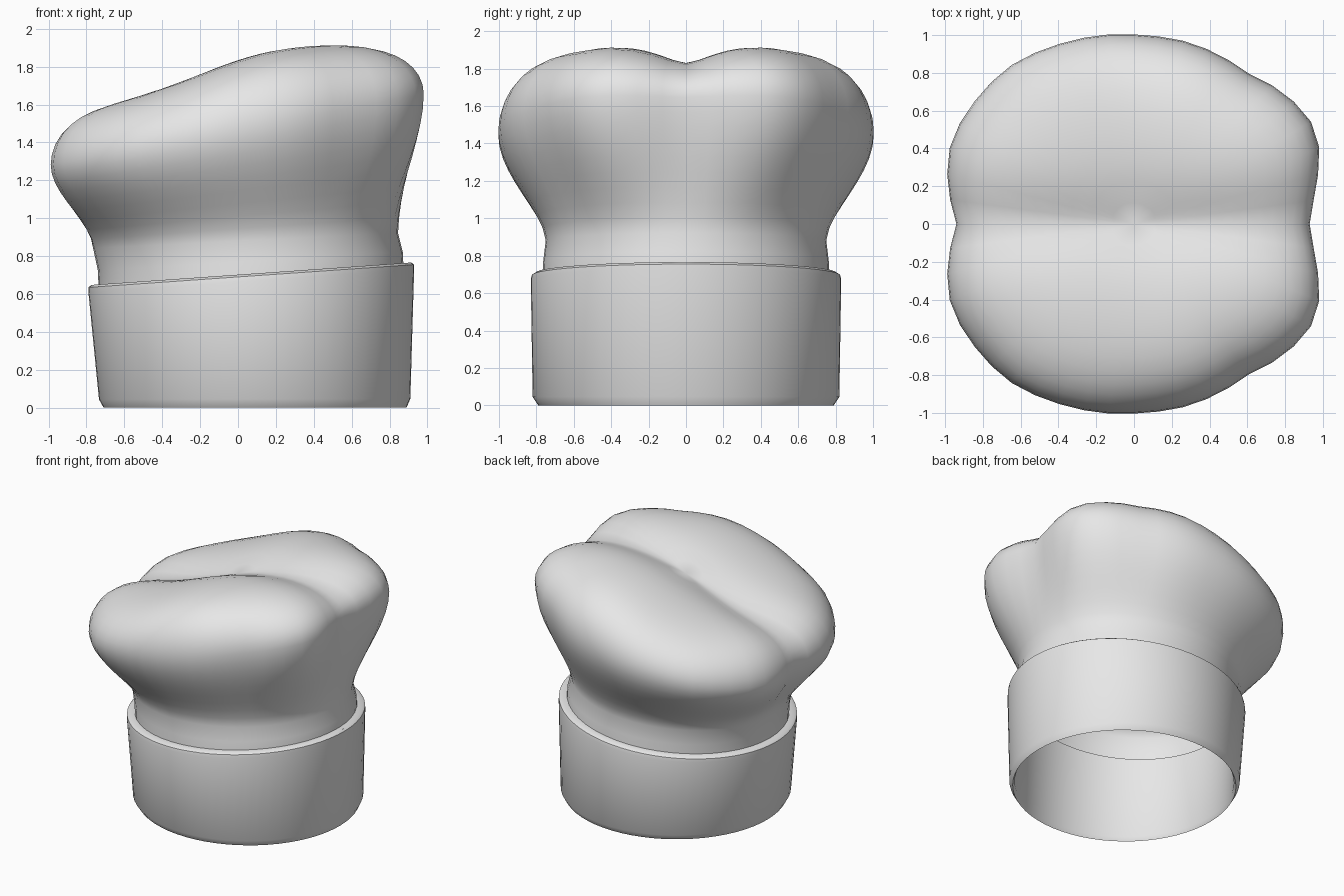
import bpy, bmesh, math

cube = bpy.data.objects.get("Cube")
if cube:
    bpy.data.objects.remove(cube, do_unlink=True)

cloth = bpy.data.materials.new("pale_grey_cloth")
cloth.use_nodes = True
cloth.diffuse_color = (0.8, 0.8, 0.8, 1)
cloth.node_tree.nodes["Principled BSDF"].inputs["Base Color"].default_value = (0.8, 0.8, 0.8, 1)


def ellipse(cx, rx, ry, z, slope, count):
    """Ring of points on a plane tilted along x."""
    ring = []
    for i in range(count):
        a = 2 * math.pi * i / count
        x = cx + rx * math.cos(a)
        ring.append((x, ry * math.sin(a), z + slope * x))
    return ring


def loft(name, rings, closed=False, tip=None, angle=60):
    """Skin a list of rings, optionally looped or finished at a tip point."""
    bm = bmesh.new()
    rows = [[bm.verts.new(p) for p in ring] for ring in rings]
    n = len(rows[0])
    pairs = list(zip(rows, rows[1:]))
    if closed:
        pairs.append((rows[-1], rows[0]))
    for low, high in pairs:
        for i in range(n):
            j = (i + 1) % n
            bm.faces.new((low[i], low[j], high[j], high[i]))
    if tip:
        top = bm.verts.new(tip)
        for i in range(n):
            bm.faces.new((rows[-1][i], rows[-1][(i + 1) % n], top))
    mesh = bpy.data.meshes.new(name)
    bm.to_mesh(mesh)
    bm.free()
    mesh.materials.append(cloth)
    obj = bpy.data.objects.new(name, mesh)
    bpy.context.collection.objects.link(obj)
    bpy.ops.object.select_all(action='DESELECT')
    obj.select_set(True)
    bpy.context.view_layer.objects.active = obj
    bpy.ops.object.shade_smooth_by_angle(angle=math.radians(angle))
    return obj


# Head band: outer wall with bevelled rims and a thin inner wall
BAND = 64
loft("head_band", [ellipse(*row, BAND) for row in (
    (0.09, 0.80, 0.79, 0.0, 0.0),
    (0.088, 0.822, 0.82, 0.045, 0.002),
    (0.07, 0.86, 0.83, 0.665, 0.07),
    (0.07, 0.86, 0.825, 0.69, 0.07),
    (0.07, 0.845, 0.805, 0.702, 0.07),
    (0.07, 0.79, 0.755, 0.702, 0.07),
    (0.09, 0.785, 0.775, 0.03, 0.0),
)], closed=True, angle=40)

# Widest outline of the puffed crown: angle in degrees, radius (mirrored in y)
OUTLINE = ((0, 0.93), (9, 0.965), (22, 1.06), (31, 1.085), (41, 1.055),
           (53, 1.0), (73, 1.005), (87, 1.0), (110, 1.027), (129, 1.065),
           (146, 1.065), (155, 1.065), (163, 1.035), (180, 0.94))


def radius(deg):
    deg = min(deg, 360 - deg)
    for (a, r), (b, s) in zip(OUTLINE, OUTLINE[1:]):
        if deg <= b:
            return r + (s - r) * (deg - a) / (b - a)
    return OUTLINE[-1][1]


def crown_top(x, y):
    """Sloping top with a crease along the middle."""
    height = 1.775 + 0.175 * math.tanh((x + 0.18) * 2.2)
    crease = 0.1 * math.exp(-(math.hypot(y, 0.02) / 0.2) ** 1.5)
    return height - crease


def wide_z(x):
    return 1.47 + 0.19 * x


SEG = 48
wide = []
for i in range(SEG):
    deg = 360 * i / SEG
    r = radius(deg)
    x, y = r * math.cos(math.radians(deg)), r * math.sin(math.radians(deg))
    wide.append((x, y, wide_z(x)))

# Crown: tucked collar, neck, swelling side, then domed top
neck = ellipse(0.04, 0.805, 0.75, 0.88, 0.05, SEG)
rings = [ellipse(0.07, 0.805, 0.77, 0.66, 0.07, SEG),
         ellipse(0.065, 0.805, 0.763, 0.77, 0.06, SEG), neck]
SIDE, DOME = 9, 14
for k in range(1, SIDE + 1):
    t = k / SIDE
    u = t ** 0.85
    f = u * u * (3 - 2 * u)
    rings.append([(a[0] + (b[0] - a[0]) * f, a[1] + (b[1] - a[1]) * f,
                   a[2] + (b[2] - a[2]) * t) for a, b in zip(neck, wide)])
for k in range(1, DOME):
    s = math.cos(math.pi / 2 * k / DOME)
    lift = math.sqrt(1 - s ** 5)
    ring = []
    for x, y, z in wide:
        px, py = x * s, y * s
        base = wide_z(px)
        ring.append((px, py, base + (crown_top(px, py) - base) * lift))
    rings.append(ring)
loft("puffed_crown", rings, tip=(0, 0, crown_top(0, 0)), angle=80)
